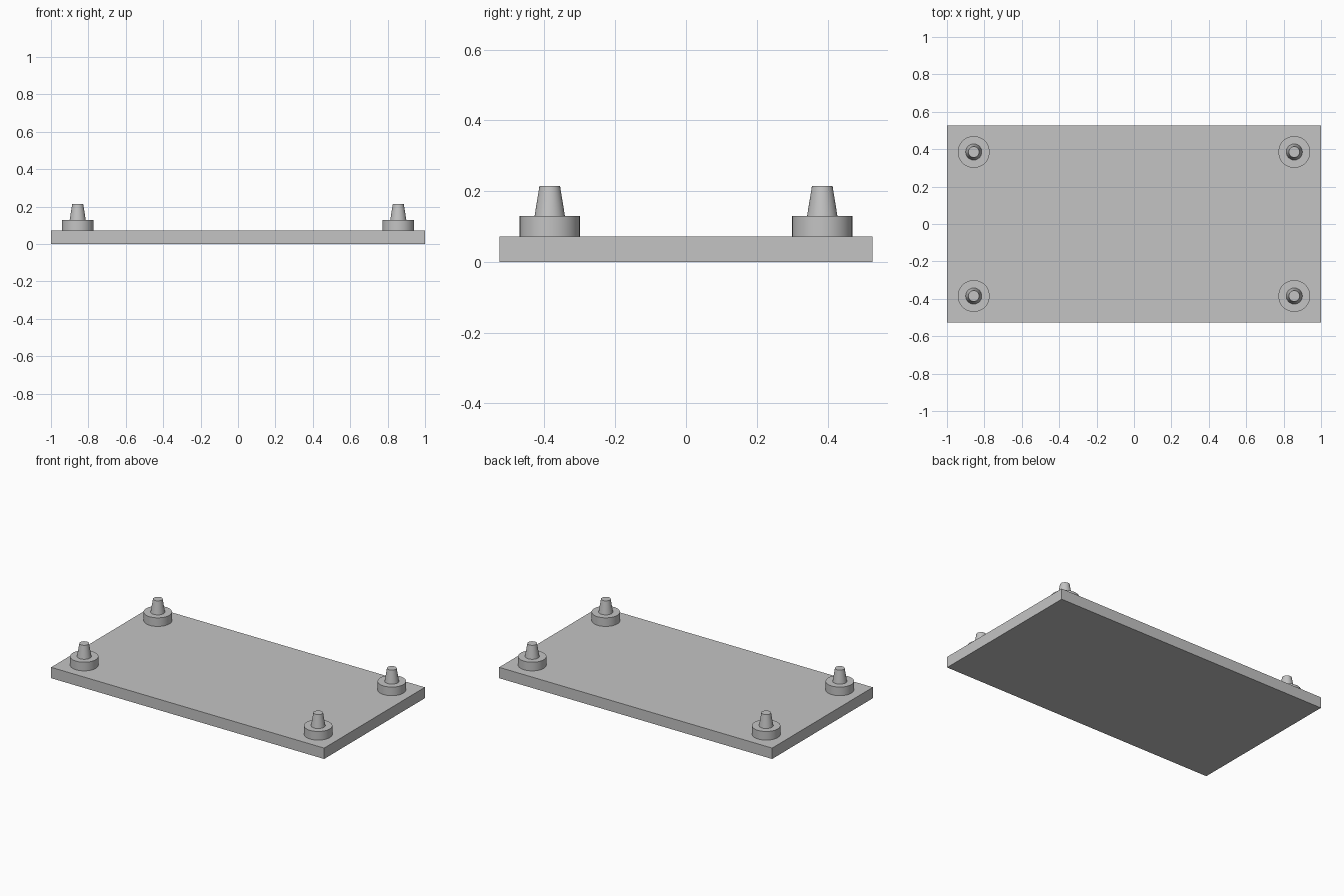
import bpy
import math

cube = bpy.data.objects.get("Cube")
if cube:
    bpy.data.objects.remove(cube, do_unlink=True)

grey = bpy.data.materials.new("light grey")
grey.use_nodes = True
grey.diffuse_color = (0.55, 0.55, 0.55, 1)
grey.node_tree.nodes["Principled BSDF"].inputs["Base Color"].default_value = grey.diffuse_color

PLATE_TOP, COLLAR_TOP, PIN_TOP = 0.072, 0.129, 0.215


def finish(name):
    obj = bpy.context.object
    obj.name = name
    obj.data.materials.append(grey)
    return obj


def frustum(name, x, y, bottom, top, r_bottom, r_top):
    bpy.ops.mesh.primitive_cone_add(vertices=48, radius1=r_bottom, radius2=r_top,
                                    depth=top - bottom,
                                    location=(x, y, (bottom + top) / 2))
    finish(name)
    bpy.ops.object.shade_smooth_by_angle(angle=math.radians(30))


# Flat base plate
bpy.ops.mesh.primitive_cube_add(size=1, location=(0, 0, PLATE_TOP / 2))
plate = finish("base_plate")
plate.scale = (2, 1.054, PLATE_TOP)
bpy.ops.object.transform_apply(location=False, rotation=False, scale=True)

# A round collar with a tapered pin near each corner
for side, x in (("left", 0.857), ("right", -0.857)):
    for end, y in (("front", -0.385), ("back", 0.385)):
        frustum(f"{end}_{side}_collar", x, y, PLATE_TOP, COLLAR_TOP, 0.085, 0.085)
        frustum(f"{end}_{side}_pin", x, y, COLLAR_TOP, PIN_TOP, 0.043, 0.029)
